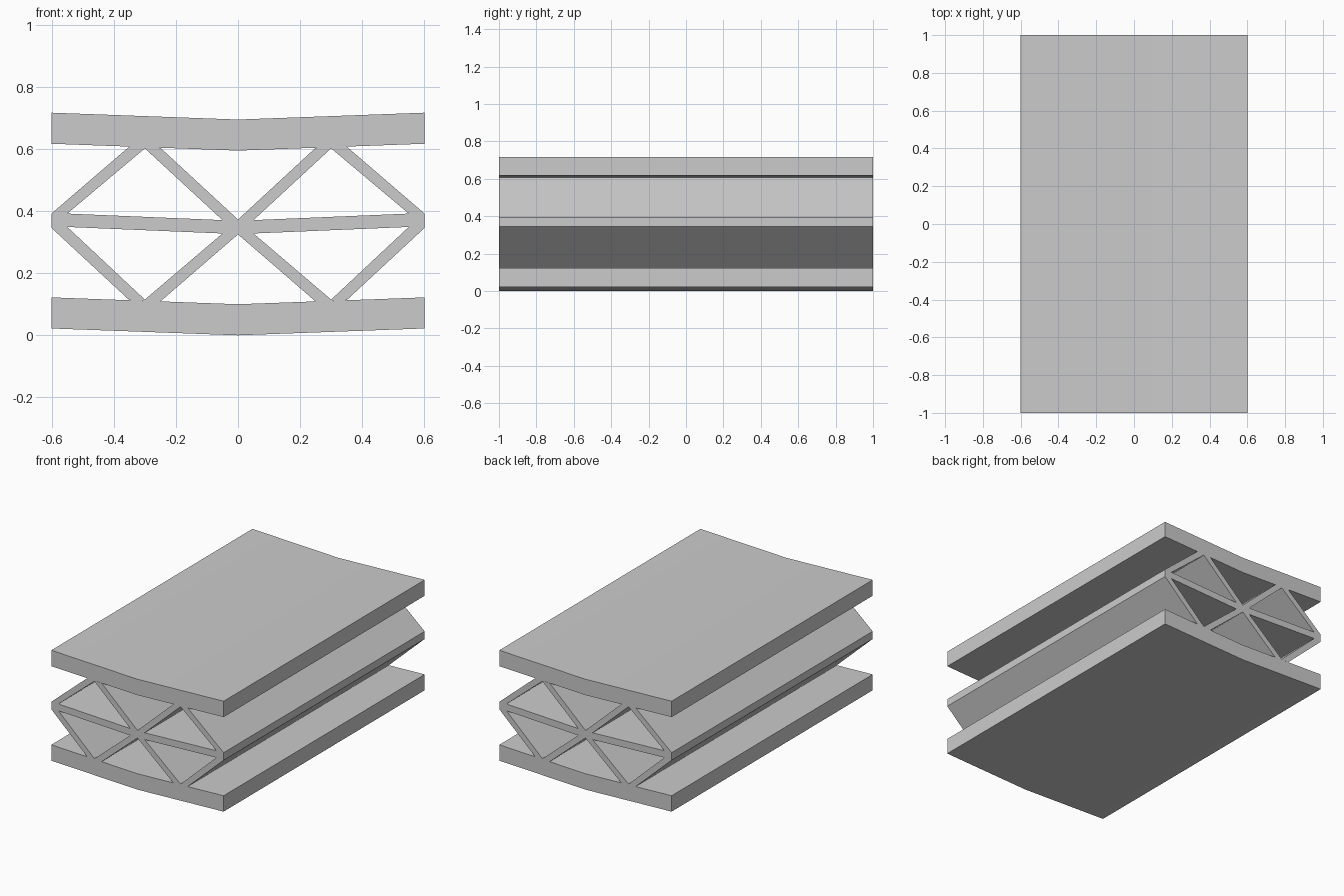
import bpy
import bmesh
import math

cube = bpy.data.objects.get("Cube")
if cube:
    bpy.data.objects.remove(cube, do_unlink=True)

grey = bpy.data.materials.new("plain grey")
grey.use_nodes = True
colour = (0.6, 0.6, 0.6, 1)
grey.diffuse_color = colour
for node in grey.node_tree.nodes:
    if node.type == 'BSDF_PRINCIPLED':
        node.inputs["Base Color"].default_value = colour

HALF_LENGTH = 1.0


def extrusion(name, loops):
    """Extrude an x-z section along y; loops after the first are holes."""
    curve = bpy.data.curves.new(name, 'CURVE')
    curve.dimensions = '2D'
    curve.fill_mode = 'BOTH'
    curve.extrude = HALF_LENGTH
    for loop in loops:
        spline = curve.splines.new('POLY')
        spline.points.add(len(loop) - 1)
        for point, (x, z) in zip(spline.points, loop):
            point.co = (x, z, 0, 1)
        spline.use_cyclic_u = True
    obj = bpy.data.objects.new(name, curve)
    obj.rotation_euler.x = math.pi / 2
    bpy.context.collection.objects.link(obj)
    bpy.ops.object.select_all(action='DESELECT')
    obj.select_set(True)
    bpy.context.view_layer.objects.active = obj
    bpy.ops.object.convert(target='MESH')
    obj = bpy.context.view_layer.objects.active
    bpy.ops.object.transform_apply(location=False, rotation=True, scale=False)
    # weld the end caps to the sides
    bm = bmesh.new()
    bm.from_mesh(obj.data)
    bmesh.ops.remove_doubles(bm, verts=bm.verts, dist=1e-4)
    bmesh.ops.recalc_face_normals(bm, faces=bm.faces)
    bm.to_mesh(obj.data)
    bm.free()
    obj.data.materials.clear()
    obj.data.materials.append(grey)
    bpy.ops.object.shade_smooth_by_angle(angle=math.radians(20))
    return obj


def mirrored(loop):
    return [(-x, z) for x, z in reversed(loop)]


# Shallow V-shaped decks
def deck(name, z):
    extrusion(name, [[(-0.6, z + 0.022), (0, z), (0.6, z + 0.022),
                      (0.6, z + 0.122), (0, z + 0.1), (-0.6, z + 0.122)]])


deck("bottom_deck", 0)
deck("top_deck", 0.595)

# Truss core: outline of the right half, then its mirror image
right = [(0, 0.325), (0.25, 0.109), (0.35, 0.113), (0.6, 0.345),
         (0.6, 0.393), (0.35, 0.608), (0.25, 0.604), (0, 0.373)]
outline = right + mirrored(right)[1:-1]
# Triangular openings above and below the middle web
upper = [(0.05, 0.371), (0.55, 0.392), (0.3, 0.602)]
lower = [(0.05, 0.328), (0.3, 0.115), (0.55, 0.349)]
extrusion("truss_core", [outline, upper, lower, mirrored(upper), mirrored(lower)])
